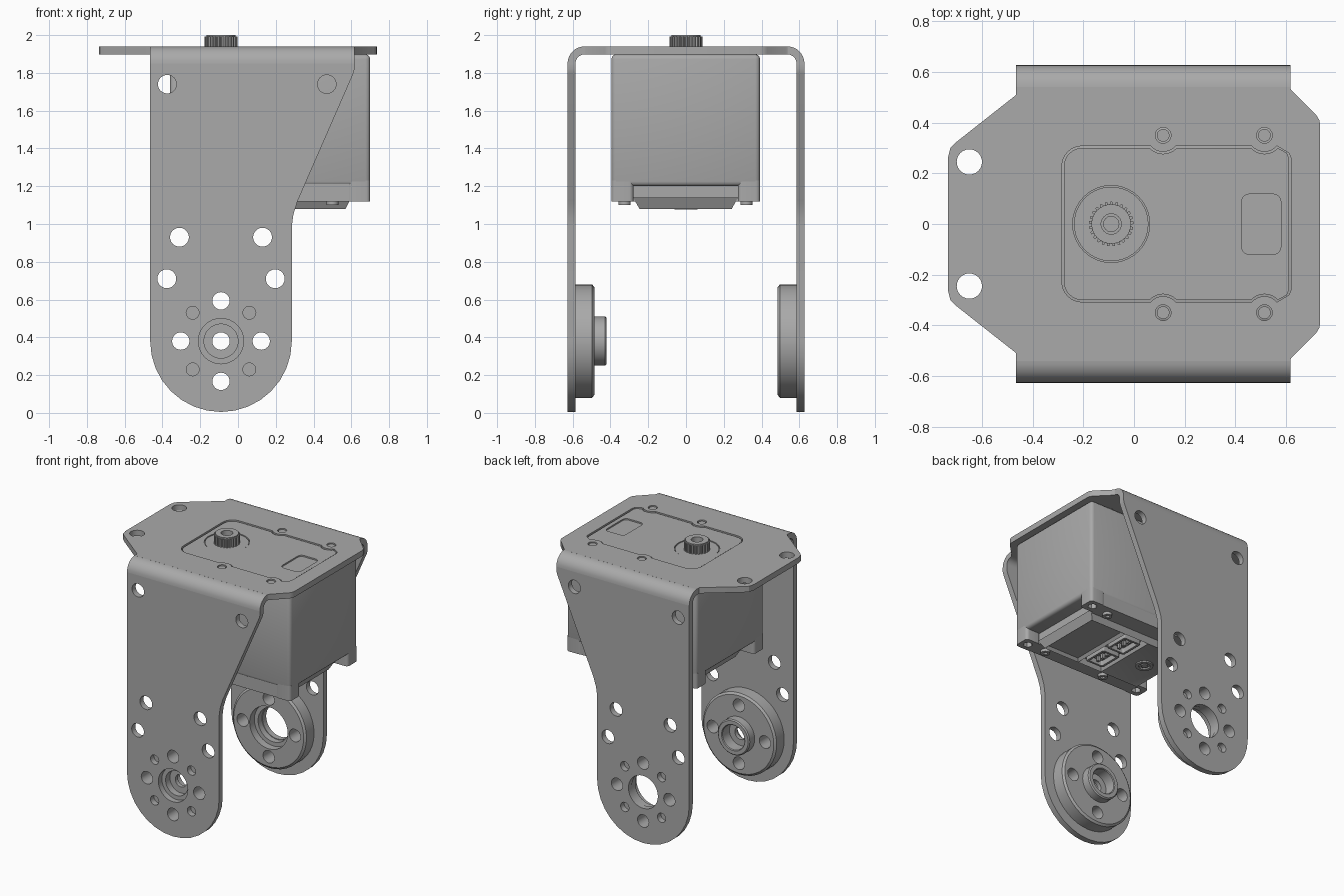
import bpy, bmesh
from math import cos, sin, radians, pi, sqrt
from mathutils import Matrix

if "Cube" in bpy.data.objects:
    bpy.data.objects.remove(bpy.data.objects["Cube"], do_unlink=True)

GREY = (0.4, 0.4, 0.4, 1)
metal = bpy.data.materials.new("plain grey")
metal.use_nodes = True
metal.diffuse_color = GREY
metal.node_tree.nodes["Principled BSDF"].inputs["Base Color"].default_value = GREY

TURN = {"z": (0, 0, 0), "y": (pi / 2, 0, 0), "x": (pi / 2, 0, pi / 2)}
AXIS_X = -0.09     # x of the output shaft and of the pivots
PIVOT_Z = 0.38


def arc(cx, cy, r, a0, a1, n):
    angles = [radians(a0 + (a1 - a0) * i / n) for i in range(n + 1)]
    return [(cx + r * cos(a), cy + r * sin(a)) for a in angles]


def circle(cx, cy, r, n=24):
    return arc(cx, cy, r, 0, 360, n)[:-1]


def rounded(x0, y0, x1, y1, r):
    return (arc(x1 - r, y1 - r, r, 0, 90, 5) + arc(x0 + r, y1 - r, r, 90, 180, 5)
            + arc(x0 + r, y0 + r, r, 180, 270, 5) + arc(x1 - r, y0 + r, r, 270, 360, 5))


def mirrored(half):
    return half + [(x, -y) for x, y in reversed(half)]


def activate(ob):
    bpy.ops.object.select_all(action="DESELECT")
    ob.select_set(True)
    bpy.context.view_layer.objects.active = ob


def finish(ob):
    ob.data.materials.clear()
    ob.data.materials.append(metal)
    activate(ob)
    bpy.ops.object.shade_smooth_by_angle(angle=radians(30))
    return ob


def mesh_object(name, bm):
    bmesh.ops.recalc_face_normals(bm, faces=bm.faces)
    mesh = bpy.data.meshes.new(name)
    bm.to_mesh(mesh)
    bm.free()
    ob = bpy.data.objects.new(name, mesh)
    bpy.context.collection.objects.link(ob)
    return finish(ob)


def plate(name, loops, lo, hi, axis="z"):
    """Outline with holes, thickened between lo and hi along an axis."""
    curve = bpy.data.curves.new(name, "CURVE")
    curve.dimensions = "2D"
    curve.fill_mode = "BOTH"
    curve.extrude = (hi - lo) / 2
    for loop in loops:
        spline = curve.splines.new("POLY")
        spline.points.add(len(loop) - 1)
        for point, (x, y) in zip(spline.points, loop):
            point.co = (x, y, 0, 1)
        spline.use_cyclic_u = True
    ob = bpy.data.objects.new(name, curve)
    ob.rotation_euler = TURN[axis]
    ob.location["xyz".index(axis)] = (lo + hi) / 2
    bpy.context.collection.objects.link(ob)
    activate(ob)
    bpy.ops.object.convert(target="MESH")
    ob = bpy.context.object
    bm = bmesh.new()
    bm.from_mesh(ob.data)
    bmesh.ops.remove_doubles(bm, verts=bm.verts, dist=0.00005)
    bmesh.ops.recalc_face_normals(bm, faces=bm.faces)
    bm.to_mesh(ob.data)
    bm.free()
    return finish(ob)


def lathe(name, profile, location, tilt=0):
    """Closed (radius, height) profile spun round its own z."""
    bm = bmesh.new()
    verts = [bm.verts.new((r, 0, h)) for r, h in profile]
    edges = [bm.edges.new((v, verts[i - 1])) for i, v in enumerate(verts)]
    bmesh.ops.spin(bm, geom=verts + edges, cent=(0, 0, 0), axis=(0, 0, 1),
                   angle=2 * pi, steps=40, use_merge=True)
    bmesh.ops.remove_doubles(bm, verts=bm.verts, dist=0.0001)
    ob = mesh_object(name, bm)
    ob.location = location
    ob.rotation_euler.x = radians(tilt)
    return ob


def box_bmesh(lo, hi):
    bm = bmesh.new()
    size = [b - a for a, b in zip(lo, hi)]
    mid = [(a + b) / 2 for a, b in zip(lo, hi)]
    bmesh.ops.create_cube(bm, size=1, matrix=Matrix.Translation(mid) @ Matrix.Diagonal((*size, 1)))
    return bm


def box(name, lo, hi, bevel=0):
    bm = box_bmesh(lo, hi)
    if bevel:
        bmesh.ops.bevel(bm, geom=bm.edges[:], offset=bevel, segments=3, profile=0.5, affect="EDGES")
    return mesh_object(name, bm)


# Servo cap outline, with bites taken out round the four screws
SCREW_X = (0.115, 0.515)
SCREW_Y = 0.35


def cap_outline(gap):
    edge, r = 0.308 - gap, 0.065 + gap
    lean = 90 - math_angle(SCREW_Y - edge, r)
    half = [(0.62 - gap, 0.26), (0.612 - gap, 0.28)]
    for x in reversed(SCREW_X):
        half += arc(x, SCREW_Y, r, 270 + lean, 270 - lean, 8)
    half += arc(-0.205, 0.228, 0.08 - gap, 90, 180, 6)
    return mirrored(half)


def math_angle(rise, r):
    from_flat = rise / sqrt(r * r - rise * rise)
    from math import atan
    return atan(from_flat) * 180 / pi


# Bracket top
screws = [(x, s * SCREW_Y) for x in SCREW_X for s in (1, -1)]
top = mirrored([(0.735, 0.39), (0.732, 0.41), (0.72, 0.43), (0.62, 0.53), (0.617, 0.54),
                (-0.465, 0.54), (-0.465, 0.51), (-0.7, 0.325), (-0.725, 0.3), (-0.735, 0.26)])
plate("bracket_top", [top, cap_outline(0)] + [circle(x, y, 0.031) for x, y in screws]
      + [circle(-0.65, s * 0.245, 0.05) for s in (1, -1)], 1.898, 1.94)
for x, y in screws:
    plate("top_screw", [circle(x, y, 0.025)], 1.89, 1.934)

# Bracket sides and bends
side = (arc(AXIS_X, PIVOT_Z, 0.375, 180, 360, 16)
        + [(0.285, 0.99), (0.293, 1.05), (0.315, 1.12), (0.61, 1.795), (0.617, 1.82),
           (0.617, 1.85), (-0.465, 1.85)])
pivot_holes = [circle(x, y, 0.046) for x, y in circle(AXIS_X, PIVOT_Z, 0.213, 4)]
side_holes = pivot_holes + [circle(AXIS_X, PIVOT_Z, 0.12, 32)]
side_holes += [circle(AXIS_X + a * 0.15, PIVOT_Z + b * 0.15, 0.034) for a in (1, -1) for b in (1, -1)]
side_holes += [circle(AXIS_X + s * dx, z, 0.05)
               for dx, z in ((0.22, 0.93), (0.287, 0.71)) for s in (1, -1)]
side_holes += [circle(x, 1.74, 0.049) for x in (-0.375, 0.47)]
for name, s in (("front", -1), ("back", 1)):
    lo, hi = sorted((s * 0.585, s * 0.627))
    plate(name + "_side_plate", [side] + side_holes, lo, hi, "y")
    ring = arc(0.537, 1.85, 0.09, 0, 90, 8) + arc(0.537, 1.85, 0.048, 90, 0, 8)
    plate(name + "_bend", [[(s * y, z) for y, z in ring]], -0.465, 0.617, "x")

# Pivot discs: body with holes, plus a chamfered rim
rim = [(0.284, 0), (0.3, 0), (0.3, 0.088), (0.285, 0.1), (0.284, 0.1)]


def pivot_disc(name, lo, hi, bore):
    plate(name, [circle(AXIS_X, PIVOT_Z, 0.285, 40), circle(AXIS_X, PIVOT_Z, bore, 32)]
          + pivot_holes, lo, hi, "y")


pivot_disc("front_pivot_disc", -0.585, -0.485, 0.128)
lathe("front_pivot_rim", rim, (AXIS_X, -0.585, PIVOT_Z), -90)
lathe("front_pivot_hub", [(0.046, 0.05), (0.09, 0.05), (0.09, 0), (0.13, 0), (0.13, 0.157), (0.122, 0.165),
                          (0.095, 0.165), (0.09, 0.16), (0.09, 0.08), (0.046, 0.08)],
      (AXIS_X, -0.585, PIVOT_Z), -90)
pivot_disc("back_pivot_seat", 0.54, 0.585, 0.125)
pivot_disc("back_pivot_disc", 0.485, 0.54, 0.155)
lathe("back_pivot_rim", rim, (AXIS_X, 0.585, PIVOT_Z), 90)

# Servo case and its raised cap
box("servo_case", (-0.36, -0.395, 1.2), (0.7, 0.392, 1.898), 0.025)
plate("cap_base", [cap_outline(0.008)], 1.89, 1.924)
plate("servo_cap", [cap_outline(0.008), circle(AXIS_X, 0, 0.152, 40),
                    rounded(0.425, -0.12, 0.58, 0.118, 0.03)], 1.924, 1.934)
lathe("shaft_boss", [(0.03, 0), (0.147, 0), (0.147, 0.008), (0.03, 0.008)], (AXIS_X, 0, 1.922))

# Splined shaft
teeth = []
for i in range(25):
    a = 360 / 25 * i
    teeth += arc(AXIS_X, 0, 0.088, a, a + 6, 1) + arc(AXIS_X, 0, 0.078, a + 8, a + 12, 1)
plate("shaft_spline", [teeth, circle(AXIS_X, 0, 0.04)], 1.925, 1.992)
plate("shaft_tip", [circle(AXIS_X, 0, 0.078, 32), circle(AXIS_X, 0, 0.04)], 1.99, 2.0)

# Lower case with a corner lug at each corner
box("servo_base", (-0.25, -0.39, 1.12), (0.59, 0.388, 1.23))
for x0, x1 in ((-0.36, -0.242), (0.582, 0.7)):
    for y0, y1 in ((-0.395, -0.278), (0.275, 0.392)):
        nut = circle((x0 + x1) / 2, (y0 + y1) / 2, 0.032, 6)
        plate("corner_lug", [rounded(x0, y0, x1, y1, 0.022), nut], 1.12, 1.23)

# Bottom cover: tapered plate with three sunk panels
bm = box_bmesh((-0.26, -0.28, 1.08), (0.6, 0.275, 1.14))
for v in bm.verts:
    if v.co.z < 1.1:
        v.co.x += 0.03 if v.co.x < 0 else -0.03
        v.co.y *= 0.88
for x in (0.28, 0.08):
    bmesh.ops.bisect_plane(bm, geom=bm.verts[:] + bm.edges[:] + bm.faces[:],
                           plane_co=(x, 0, 0), plane_no=(1, 0, 0))
bmesh.ops.recalc_face_normals(bm, faces=bm.faces)
for face in [f for f in bm.faces if f.normal.z < -0.9]:
    x = face.calc_center_median().x
    depth = 0.02 if x > 0.28 else 0.04 if x > 0.08 else 0.006
    bmesh.ops.inset_individual(bm, faces=[face], thickness=0.022, depth=-depth)
mesh_object("bottom_cover", bm)
plate("bottom_axle_ring", [circle(AXIS_X, 0, 0.06), circle(AXIS_X, 0, 0.038)], 1.076, 1.09)
plate("bottom_axle", [circle(AXIS_X, 0, 0.022)], 1.078, 1.09)
for x in (0.0, 0.5):
    for y in (-0.325, 0.32):
        plate("cover_screw", [circle(x, y, 0.032), circle(x, y, 0.016, 6)], 1.1, 1.125)

# Two sockets with contact pins
for y in (-0.11, 0.11):
    plate("socket_frame", [rounded(0.11, y - 0.09, 0.25, y + 0.09, 0.01),
                           rounded(0.125, y - 0.075, 0.235, y + 0.075, 0.01)], 1.082, 1.125)
    for k in (-1, 0, 1):
        box("contact_pin", (0.17, y + k * 0.045 - 0.01, 1.085), (0.19, y + k * 0.045 + 0.01, 1.125))
